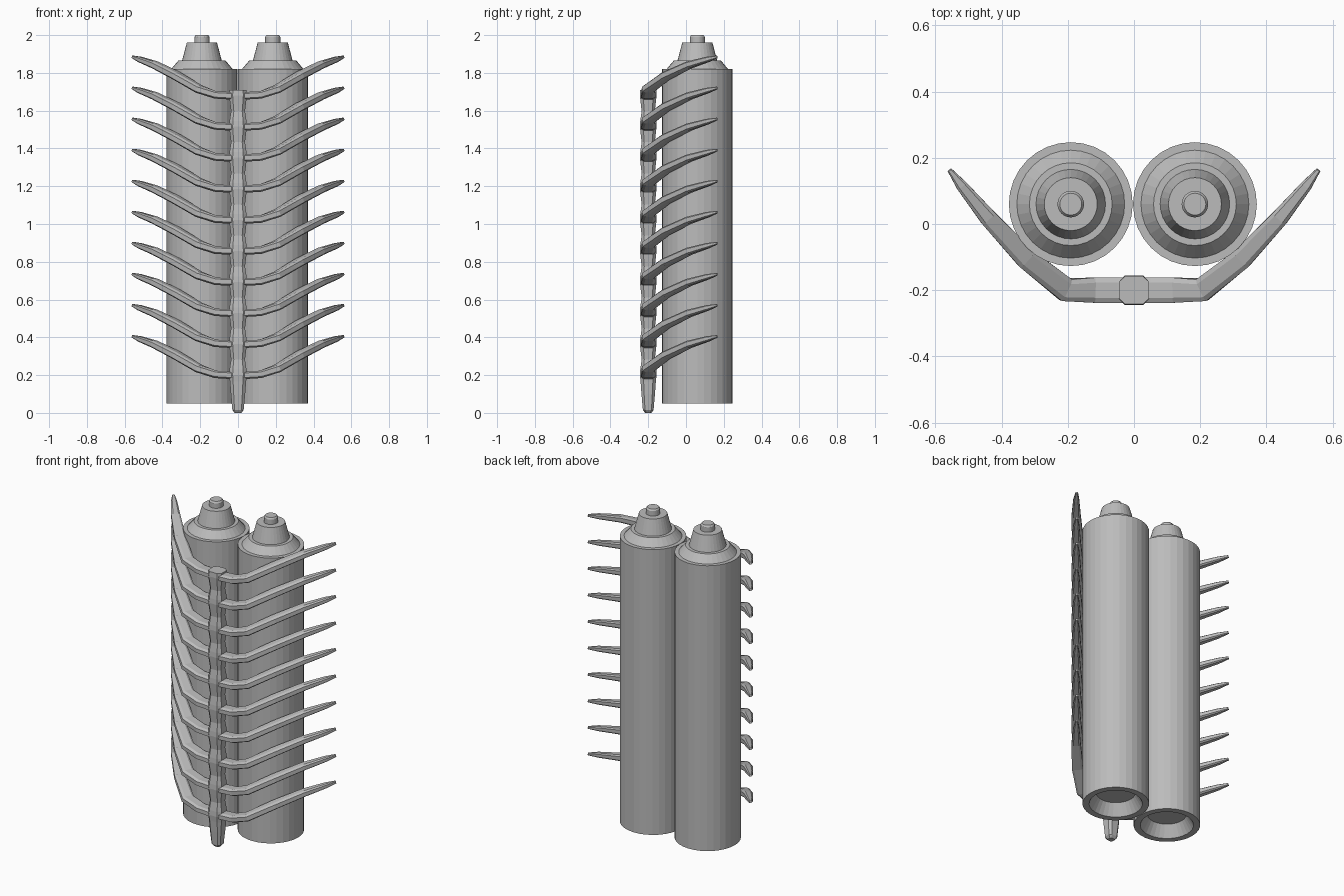
import bpy, bmesh, math
from mathutils import Vector

if "Cube" in bpy.data.objects:
    bpy.data.objects.remove(bpy.data.objects["Cube"], do_unlink=True)

grey = bpy.data.materials.new("plain grey")
grey.use_nodes = True
grey.diffuse_color = (0.5, 0.5, 0.5, 1)
grey.node_tree.nodes["Principled BSDF"].inputs["Base Color"].default_value = (0.5, 0.5, 0.5, 1)


def loft(name, rings):
    """Skin a list of closed rings and cap both ends."""
    bm = bmesh.new()
    loops = [[bm.verts.new(p) for p in ring] for ring in rings]
    for a, b in zip(loops, loops[1:]):
        n = len(a)
        for i in range(n):
            bm.faces.new((a[i], a[(i + 1) % n], b[(i + 1) % n], b[i]))
    bm.faces.new(loops[0])
    bm.faces.new(loops[-1])
    bmesh.ops.recalc_face_normals(bm, faces=bm.faces)
    mesh = bpy.data.meshes.new(name)
    bm.to_mesh(mesh)
    bm.free()
    mesh.materials.append(grey)
    obj = bpy.data.objects.new(name, mesh)
    bpy.context.collection.objects.link(obj)
    return obj


def chamfered(center, u, v, a, b, cut=0.6):
    """Eight-sided section with half sizes a along u and b along v."""
    corners = [(1, cut), (cut, 1), (-cut, 1), (-1, cut),
               (-1, -cut), (-cut, -1), (cut, -1), (1, -cut)]
    return [center + u * a * s + v * b * t for s, t in corners]


# Canisters: recessed base, straight wall, stepped cap and nozzle (radius, height)
PROFILE = [(0.11, 0.12), (0.15, 0.05), (0.187, 0.05), (0.187, 1.82), (0.163, 1.82),
           (0.125, 1.865), (0.105, 1.865), (0.08, 1.96), (0.04, 1.96),
           (0.04, 1.99), (0.033, 2.0)]
SIDES = 32
for name, cx in (("right_canister", -0.191), ("left_canister", 0.184)):
    loft(name, [[Vector((cx + r * math.cos(k * math.tau / SIDES),
                         0.06 + r * math.sin(k * math.tau / SIDES), z))
                 for k in range(SIDES)] for r, z in PROFILE])

# Ribs: one swept bar per level, mirrored about the spine
COUNT, STEP, FIRST = 10, 0.1644, 0.2
HALF = [  # x, y, rise, half width, half height
    (0.05, -0.2, 0.0, 0.038, 0.02),
    (0.12, -0.2, 0.004, 0.038, 0.02),
    (0.207, -0.198, 0.035, 0.036, 0.021),
    (0.325, -0.105, 0.105, 0.032, 0.021),
    (0.44, 0.018, 0.163, 0.026, 0.019),
    (0.52, 0.115, 0.192, 0.017, 0.014),
    (0.557, 0.163, 0.205, 0.007, 0.007),
]
PATH = [(-x, y, z, a, b) for x, y, z, a, b in reversed(HALF)] + HALF


def rib(index):
    base = FIRST + STEP * index
    pts = [Vector((x, y, base + z)) for x, y, z, _, _ in PATH]
    rings = []
    for i, p in enumerate(pts):
        tangent = (pts[min(i + 1, len(pts) - 1)] - pts[max(i - 1, 0)]).normalized()
        side = Vector((0, 0, 1)).cross(tangent).normalized()
        up = tangent.cross(side)
        rings.append(chamfered(p, side, up, PATH[i][3], PATH[i][4]))
    loft(f"rib_{index + 1}", rings)


for i in range(COUNT):
    rib(i)

# Spine: column that swells at every rib and tapers to a blunt tail
stations = [(0.0, 0.018), (0.015, 0.03), (0.1, 0.038)]
for i in range(COUNT):
    z = FIRST + STEP * i
    stations += [(z - 0.035, 0.043), (z, 0.047), (z + 0.03, 0.045)]
    if i < COUNT - 1:
        stations.append((z + STEP / 2, 0.037))
X, Y = Vector((1, 0, 0)), Vector((0, 1, 0))
loft("spine", [chamfered(Vector((0, -0.2, z)), X, Y, w, w * 0.94) for z, w in stations])
